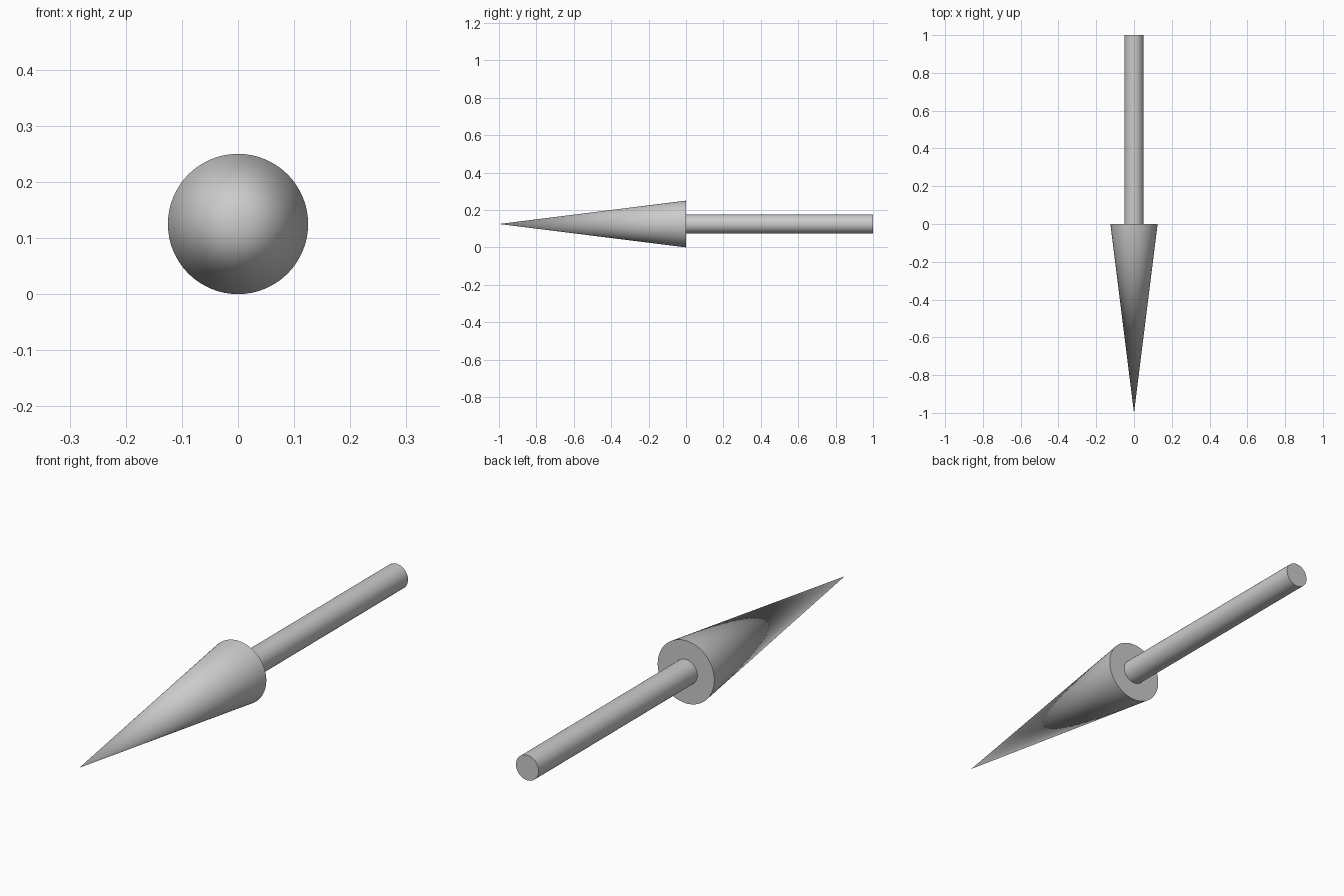
import bpy
from math import radians

if "Cube" in bpy.data.objects:
    bpy.data.objects.remove(bpy.data.objects["Cube"])

AXIS_Z = 0.125      # height of the arrow's centre line
SEGMENTS = 64


def finish(name):
    obj = bpy.context.object
    obj.name = name
    bpy.ops.object.transform_apply(location=False, rotation=True, scale=True)
    bpy.ops.object.shade_smooth_by_angle(angle=radians(40))
    return obj


# Pointed head: base at y = 0, tip at y = -1
bpy.ops.mesh.primitive_cone_add(vertices=SEGMENTS, radius1=0.125, radius2=0, depth=1,
                                location=(0, -0.5, AXIS_Z), rotation=(radians(90), 0, 0))
finish("arrow_head")

# Round shaft: from the head's base back to y = 1
bpy.ops.mesh.primitive_cylinder_add(vertices=SEGMENTS, radius=0.05, depth=1,
                                    location=(0, 0.5, AXIS_Z), rotation=(radians(90), 0, 0))
finish("arrow_shaft")
